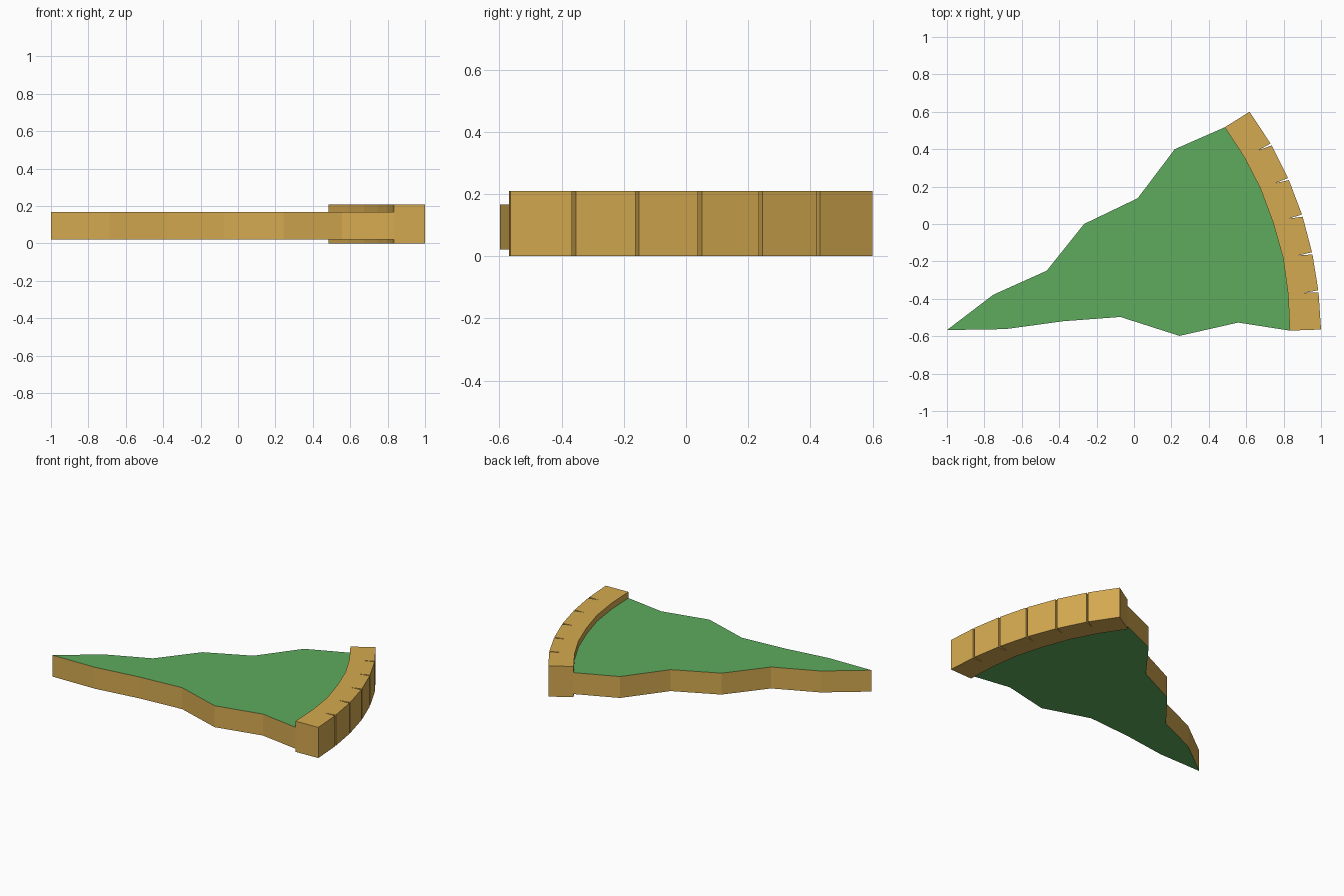
import bpy, bmesh
from mathutils import Vector

cube = bpy.data.objects.get("Cube")
if cube:
    bpy.data.objects.remove(cube, do_unlink=True)


def material(name, rgb):
    mat = bpy.data.materials.new(name)
    mat.use_nodes = True
    colour = (*rgb, 1)
    mat.diffuse_color = colour
    mat.node_tree.nodes["Principled BSDF"].inputs["Base Color"].default_value = colour
    return mat


def prism(name, outline, bottom, top, mats):
    """Extrude a flat outline; caps use the first material, walls the last."""
    bm = bmesh.new()
    base = bm.faces.new([bm.verts.new((p[0], p[1], bottom)) for p in outline])
    moved = bmesh.ops.extrude_face_region(bm, geom=[base], use_keep_orig=True)["geom"]
    bmesh.ops.translate(bm, vec=(0, 0, top - bottom),
                        verts=[v for v in moved if isinstance(v, bmesh.types.BMVert)])
    bmesh.ops.recalc_face_normals(bm, faces=bm.faces)
    for face in bm.faces:
        face.material_index = 0 if abs(face.normal.z) > 0.5 else len(mats) - 1
    mesh = bpy.data.meshes.new(name)
    bm.to_mesh(mesh)
    bm.free()
    for mat in mats:
        mesh.materials.append(mat)
    obj = bpy.data.objects.new(name, mesh)
    bpy.context.collection.objects.link(obj)
    return obj


green = material("green_topping", (0.11, 0.41, 0.11))
tan = material("baked_tan", (0.66, 0.40, 0.08))

# Curved rim, listed from front to back
inner = [Vector(p) for p in [(.833, -.57), (.824, -.377), (.797, -.18), (.743, .01),
                             (.674, .195), (.588, .36), (.485, .517)]]
outer = [Vector(p) for p in [(1, -.564), (.986, -.36), (.953, -.157), (.9, .045),
                             (.826, .24), (.733, .425), (.618, .60)]]

# Filling with ragged sides
front_edge = [(-1, -.567), (-.687, -.562), (-.38, -.52), (-.073, -.497),
              (.243, -.598), (.557, -.527)]
back_edge = [(.218, .4), (.02, .138), (-.267, 0), (-.467, -.25), (-.752, -.378)]
prism("filling", front_edge + inner + back_edge, .021, .167, [green, tan])

# Crust with narrow wedge notches between its segments
notched = [outer[0]]
for i in range(1, len(outer) - 1):
    along = (outer[i + 1] - outer[i - 1]).normalized()
    inward = (inner[i] - outer[i]).normalized()
    notched += [outer[i] - along * .006, outer[i] + inward * .075, outer[i] + along * .006]
notched.append(outer[-1])
prism("crust", notched + inner[::-1], 0, .209, [tan])
